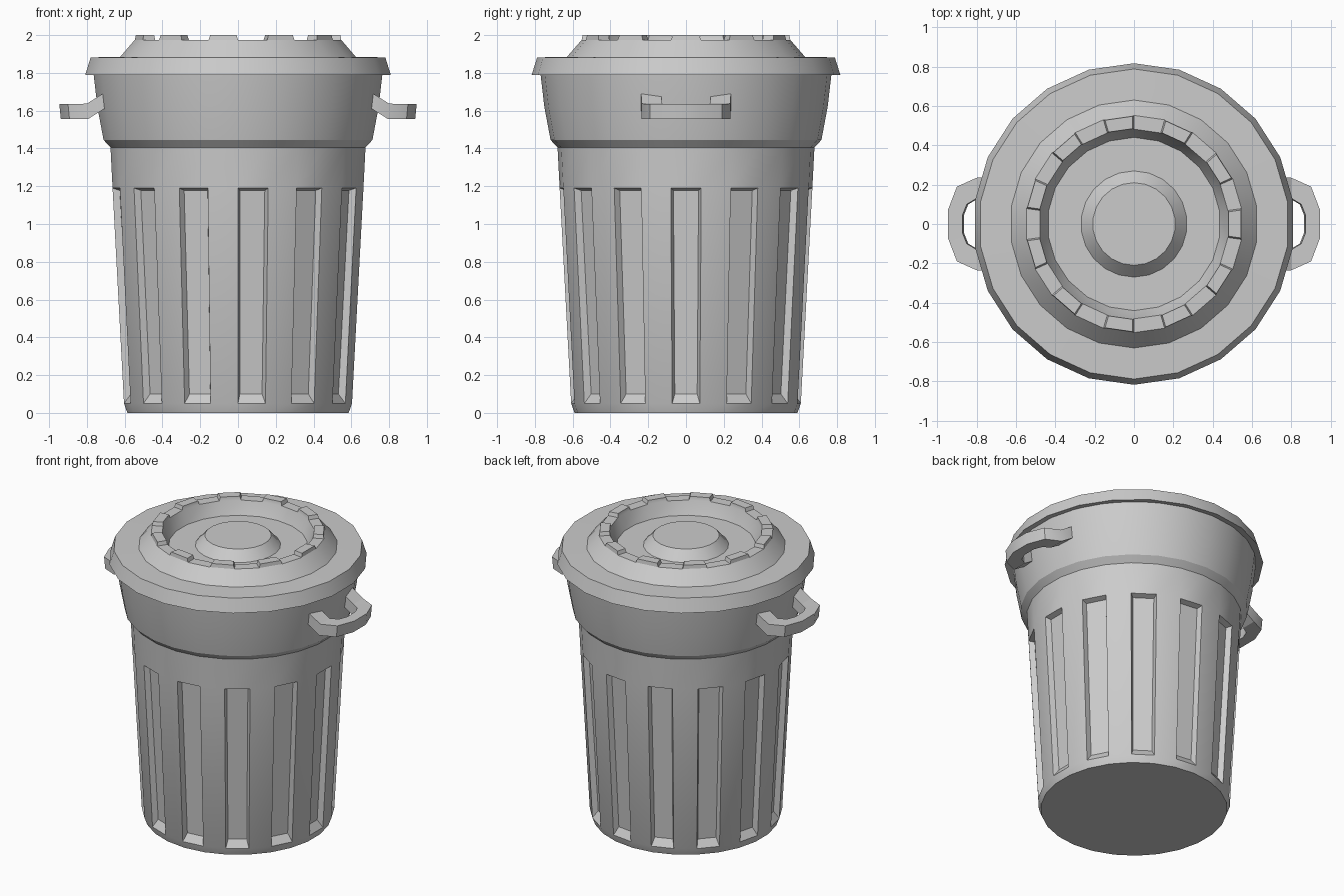
import bpy, bmesh, math

if "Cube" in bpy.data.objects:
    bpy.data.objects.remove(bpy.data.objects["Cube"])


def lathe(bm, profile, sides):
    """Rings of verts around z (first vert at -y); returns rings and face bands."""
    rings = []
    for r, z in profile:
        ring = []
        for j in range(sides):
            a = -math.pi / 2 + j * 2 * math.pi / sides
            ring.append(bm.verts.new((r * math.cos(a), r * math.sin(a), z)))
        rings.append(ring)
    bands = []
    for lo, hi in zip(rings, rings[1:]):
        bands.append([bm.faces.new((lo[j], lo[(j + 1) % sides], hi[(j + 1) % sides], hi[j]))
                      for j in range(sides)])
    return rings, bands


def finish(bm, name, angle=30):
    bm.normal_update()
    me = bpy.data.meshes.new(name)
    bm.to_mesh(me)
    bm.free()
    ob = bpy.data.objects.new(name, me)
    bpy.context.collection.objects.link(ob)
    bpy.ops.object.select_all(action='DESELECT')
    ob.select_set(True)
    bpy.context.view_layer.objects.active = ob
    bpy.ops.object.shade_smooth_by_angle(angle=math.radians(angle))
    return ob


# Bin body: tapered 26-sided drum with a wider collar
bm = bmesh.new()
rings, bands = lathe(bm, [(0.59, 0), (0.608, 0.05), (0.669, 1.19), (0.68, 1.405),
                          (0.717, 1.445), (0.75, 1.62), (0.772, 1.81)], 26)
bm.faces.new(rings[0][::-1])
bm.normal_update()
# Thirteen recessed flutes on every second panel
flutes = bands[1][0::2]
bmesh.ops.inset_individual(bm, faces=flutes, thickness=0.02, depth=-0.035)
for f in flutes:
    for v in f.verts:
        if v.co.z < 0.5:
            v.co.z = 0.10
finish(bm, "bin_body")

# Lid: 22-sided, with raised ring, dished centre and central knob
bm = bmesh.new()
rings, bands = lathe(bm, [(0.765, 1.80), (0.817, 1.79), (0.788, 1.882), (0.63, 1.885),
                          (0.552, 1.975), (0.482, 1.975), (0.44, 1.888),
                          (0.27, 1.888), (0.21, 1.955)], 22)
bm.faces.new(rings[-1])
# Eleven raised blocks around the ring
blocks = bands[4][1::2]
for f in blocks:
    top = bmesh.ops.extrude_discrete_faces(bm, faces=[f])["faces"][0]
    c = top.calc_center_median()
    for v in top.verts:
        v.co = c + (v.co - c) * 0.9
        v.co.z = 2.0
finish(bm, "lid")

# Side handles: flat curved loops bending up into the collar
half = [  # outer x, outer y, inner x, inner y, top z
    (0.70, 0.238, 0.70, 0.13, 1.70),
    (0.80, 0.235, 0.80, 0.13, 1.637),
    (0.90, 0.19, 0.85, 0.10, 1.635),
    (0.946, 0.07, 0.872, 0.045, 1.635),
]
path = half + [(ox, -oy, ix, -iy, z) for ox, oy, ix, iy, z in reversed(half)]
for name, s in (("handle_right", 1), ("handle_left", -1)):
    bm = bmesh.new()
    sections = []
    for ox, oy, ix, iy, z in path:
        pts = [(ox, oy, z), (ix, iy, z), (ix - 0.008, iy, z - 0.08), (ox - 0.008, oy, z - 0.08)]
        sections.append([bm.verts.new((s * x, y, h)) for x, y, h in pts])
    for a, b in zip(sections, sections[1:]):
        for k in range(4):
            n = (k + 1) % 4
            bm.faces.new((a[k], a[n], b[n], b[k]))
    bm.faces.new(sections[0])
    bm.faces.new(sections[-1])
    bmesh.ops.recalc_face_normals(bm, faces=bm.faces)
    finish(bm, name)
